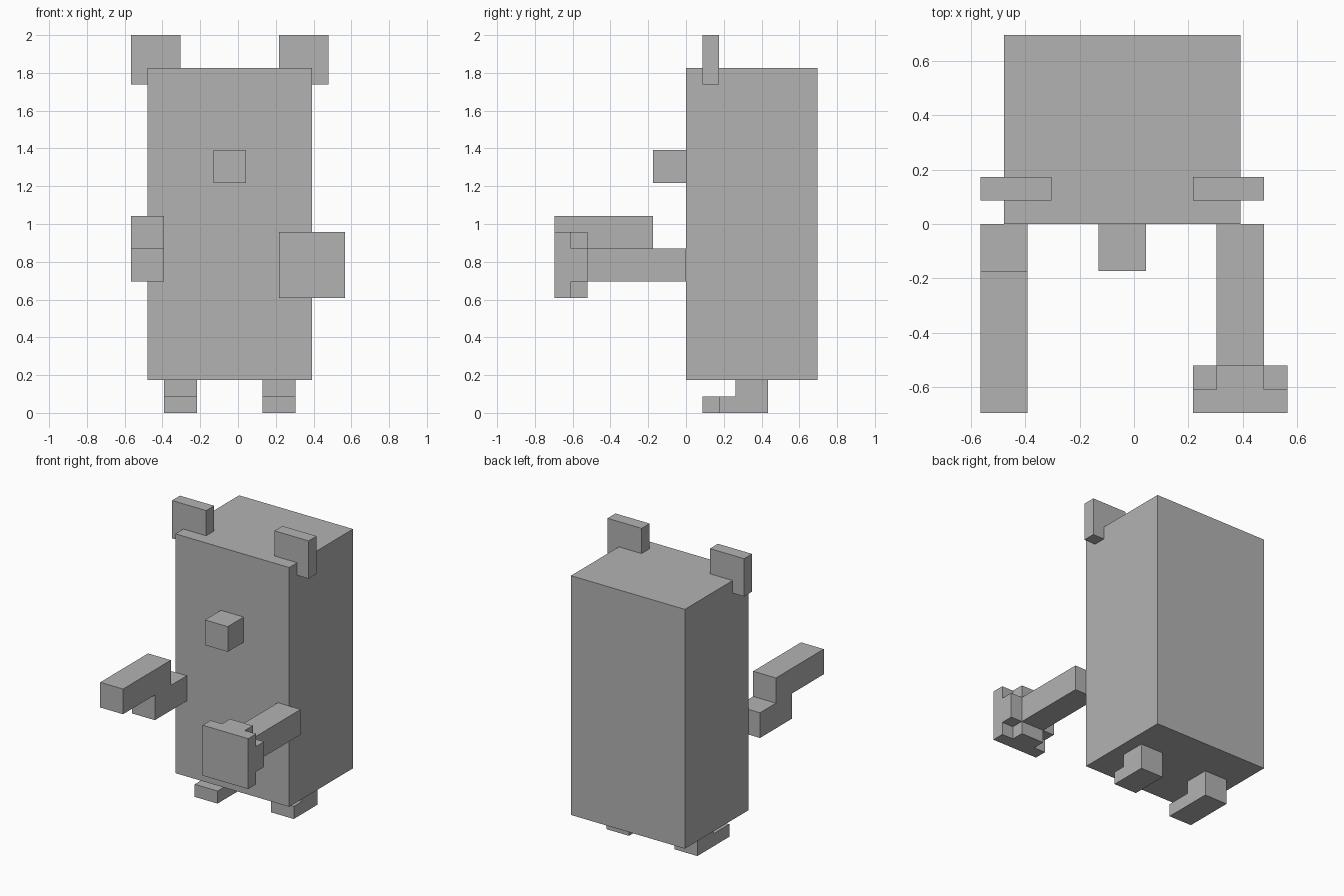
import bpy
import bmesh
from mathutils import Vector

U = 2 / 23  # one block unit

cube = bpy.data.objects.get("Cube")
if cube:
    bpy.data.objects.remove(cube, do_unlink=True)

grey = bpy.data.materials.new("plain grey")
grey.use_nodes = True
colour = (0.45, 0.45, 0.45, 1)
grey.diffuse_color = colour
grey.node_tree.nodes["Principled BSDF"].inputs["Base Color"].default_value = colour


def extrude(name, profile, start, end, axis="x"):
    """Extrude a profile, (y, z) along x or (x, z) along y, in block units."""
    bm = bmesh.new()
    place = {"x": lambda a, b: (start, a, b), "y": lambda a, b: (a, start, b)}[axis]
    face = bm.faces.new([bm.verts.new(Vector(place(a, b)) * U) for a, b in profile])
    grown = bmesh.ops.extrude_face_region(bm, geom=[face])["geom"]
    step = Vector((end - start, 0, 0) if axis == "x" else (0, end - start, 0)) * U
    bmesh.ops.translate(bm, vec=step,
                        verts=[g for g in grown if isinstance(g, bmesh.types.BMVert)])
    bmesh.ops.recalc_face_normals(bm, faces=bm.faces[:])
    mesh = bpy.data.meshes.new(name)
    bm.to_mesh(mesh)
    bm.free()
    mesh.materials.append(grey)
    obj = bpy.data.objects.new(name, mesh)
    bpy.context.collection.objects.link(obj)
    return obj


def box(name, x, y, z):
    return extrude(name, [(y[0], z[0]), (y[1], z[0]), (y[1], z[1]), (y[0], z[1])], *x)


# Body and nose
box("body", (-5.5, 4.5), (0, 8), (2, 21))
box("nose", (-1.5, 0.5), (-2, 0), (14, 16))

# Ears straddling the top corners, and L-shaped feet with uneven toes
for side, ear_x, foot_x, toe in (("right", -6.5, -4.5, 1), ("left", 2.5, 1.5, 2)):
    box(side + "_ear", (ear_x, ear_x + 3), (1, 2), (20, 23))
    extrude(side + "_foot", [(toe, 0), (5, 0), (5, 2), (3, 2), (3, 1), (toe, 1)],
            foot_x, foot_x + 2)

# Right arm, stepped upwards
extrude("right_arm", [(0, 8), (0, 10), (-2, 10), (-2, 12),
                      (-8, 12), (-8, 10), (-4, 10), (-4, 8)], -6.5, -4.5)

# Left arm holding a square plate backed by a cross
box("left_arm", (3.5, 5.5), (-6, 0), (8, 10))
box("shield_plate", (2.5, 6.5), (-8, -7), (7, 11))
extrude("shield_cross", [(3.5, 7), (5.5, 7), (5.5, 8), (6.5, 8), (6.5, 10), (5.5, 10),
                         (5.5, 11), (3.5, 11), (3.5, 10), (2.5, 10), (2.5, 8), (3.5, 8)],
        -7, -6, "y")
